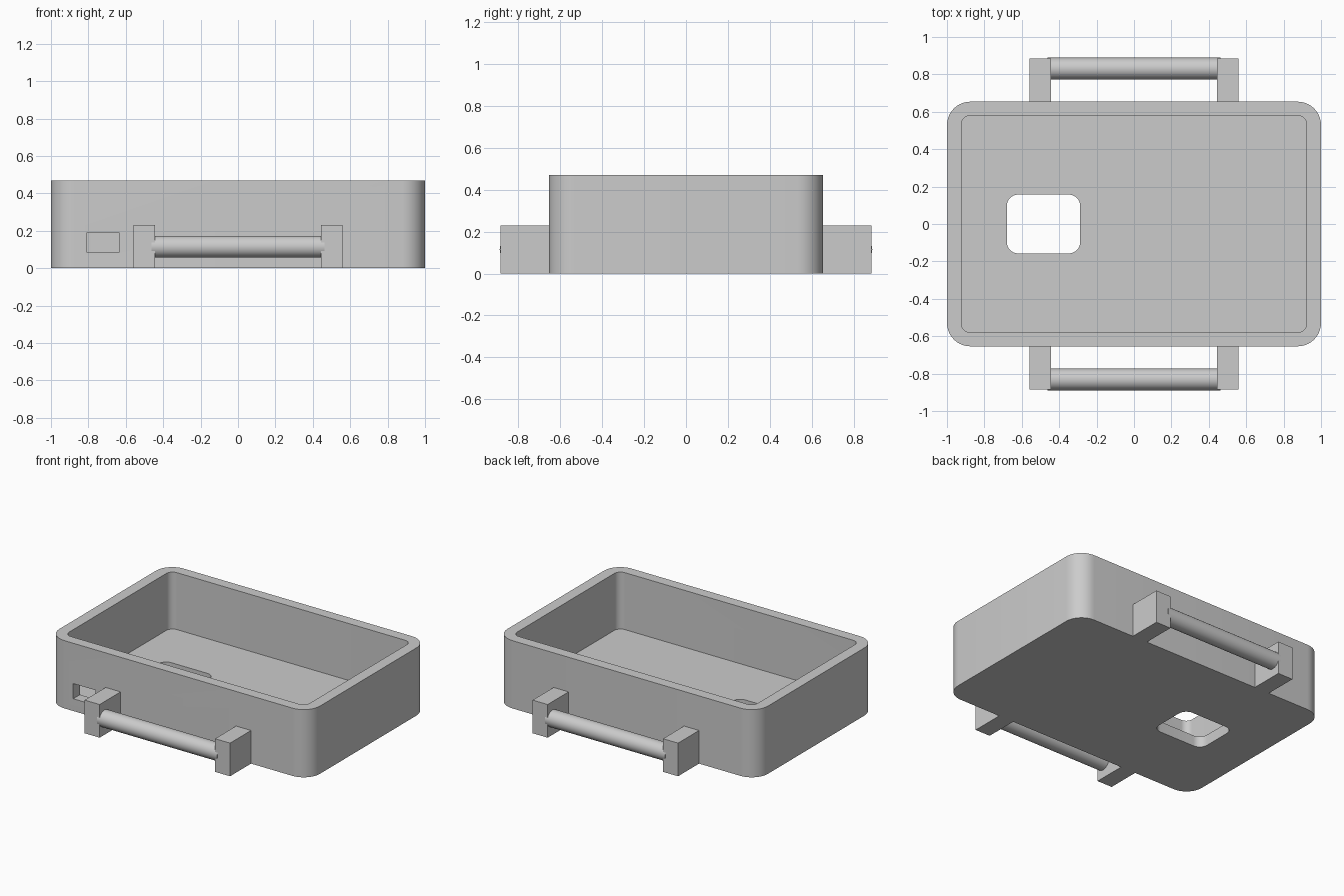
import bpy, bmesh
from mathutils import Matrix

cube = bpy.data.objects.get("Cube")
if cube:
    bpy.data.objects.remove(cube, do_unlink=True)

GREY = (0.6, 0.6, 0.6, 1)
grey = bpy.data.materials.new("plain grey")
grey.use_nodes = True
grey.diffuse_color = GREY
for node in grey.node_tree.nodes:
    if node.type == 'BSDF_PRINCIPLED':
        node.inputs["Base Color"].default_value = GREY


def finish(name, bm):
    mesh = bpy.data.meshes.new(name)
    bm.to_mesh(mesh)
    bm.free()
    mesh.materials.append(grey)
    ob = bpy.data.objects.new(name, mesh)
    bpy.context.collection.objects.link(ob)
    return ob


def box(name, x, y, z, radius=0):
    """Box from (min, max) ranges, with optional rounded vertical corners."""
    bm = bmesh.new()
    bmesh.ops.create_cube(bm, size=1)
    for v in bm.verts:
        v.co = [r[0] if c < 0 else r[1] for c, r in zip(v.co, (x, y, z))]
    if radius:
        upright = [e for e in bm.edges
                   if abs(e.verts[0].co.z - e.verts[1].co.z) > 0.01]
        bmesh.ops.bevel(bm, geom=upright, offset=radius, segments=10,
                        profile=0.5, affect='EDGES')
    return finish(name, bm)


def cut(target, cutter):
    cutter.hide_render = True
    mod = target.modifiers.new("cut", 'BOOLEAN')
    mod.operation = 'DIFFERENCE'
    mod.solver = 'EXACT'
    mod.object = cutter
    select(target)
    bpy.ops.object.modifier_apply(modifier=mod.name)
    bpy.data.objects.remove(cutter, do_unlink=True)


def select(ob):
    bpy.ops.object.select_all(action='DESELECT')
    ob.select_set(True)
    bpy.context.view_layer.objects.active = ob


def smooth(ob):
    select(ob)
    bpy.ops.object.shade_smooth_by_angle(angle=0.6)


# Open tray: hollow, floor opening and small window in the front wall
tray = box("tray", (-1, 1), (-0.654, 0.654), (0, 0.47), 0.125)
cut(tray, box("hollow_cutter", (-0.923, 0.923), (-0.58, 0.58), (0.075, 0.6), 0.048))
cut(tray, box("floor_cutter", (-0.68, -0.288), (-0.157, 0.157), (-0.1, 0.2), 0.06))
cut(tray, box("window_cutter", (-0.807, -0.635), (-0.75, -0.5), (0.085, 0.19)))
smooth(tray)

# Carrying handles, front and back: two posts and a round bar each
for side, sy in (("front", -1), ("back", 1)):
    for hand, sx in (("left", 1), ("right", -1)):
        box(f"{side}_{hand}_post", sorted((sx * 0.443, sx * 0.558)),
            sorted((sy * 0.62, sy * 0.884)), (0, 0.23))
    bm = bmesh.new()
    bmesh.ops.create_cone(bm, cap_ends=True, segments=40, radius1=0.058,
                          radius2=0.058, depth=0.924)
    bm.transform(Matrix.Translation((0, sy * 0.831, 0.115))
                 @ Matrix.Rotation(1.5707963, 4, 'Y'))
    smooth(finish(f"{side}_handle_bar", bm))
